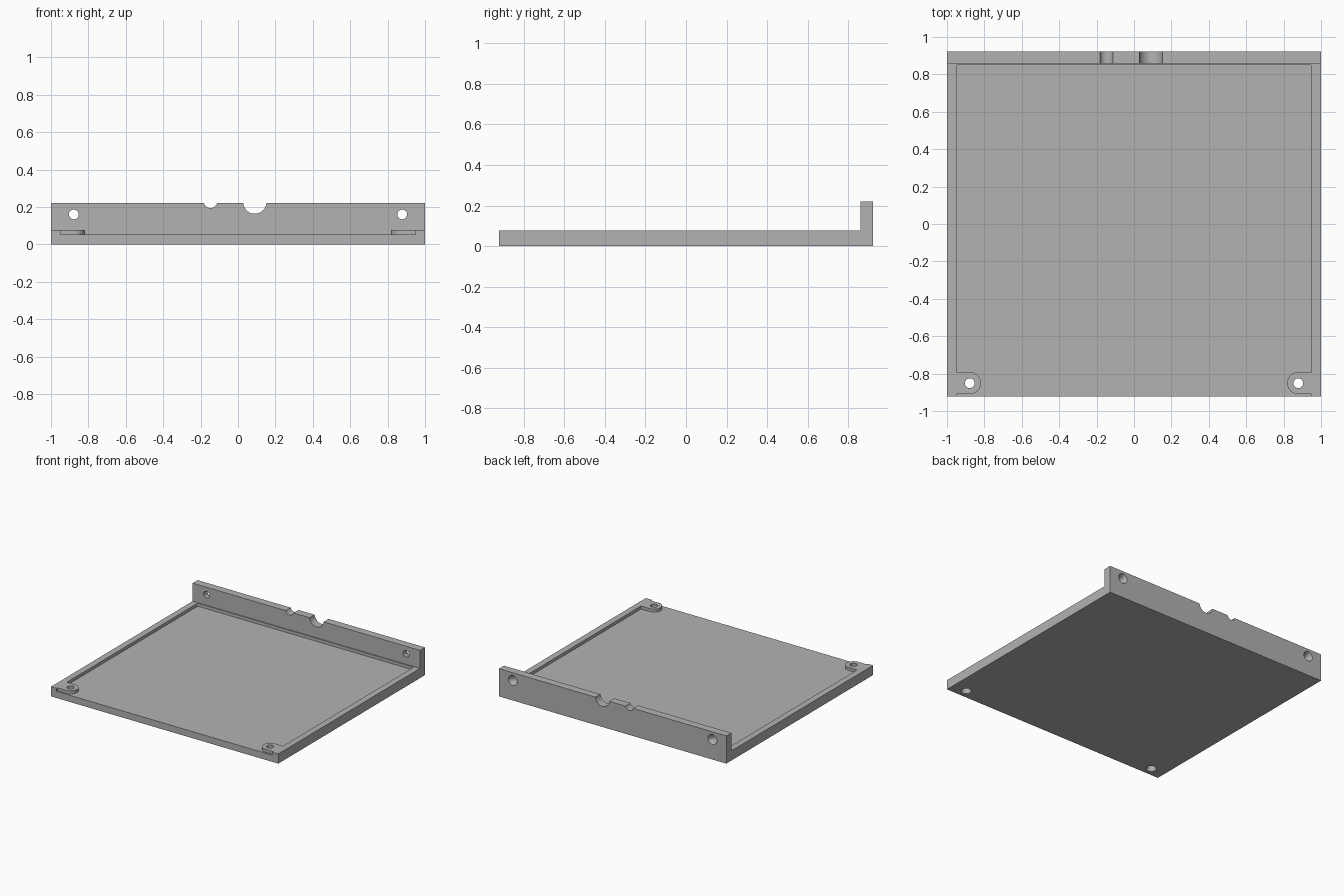
import bpy, bmesh
from math import pi, sin, cos
from mathutils import Matrix, Vector

cube = bpy.data.objects.get("Cube")
if cube:
    bpy.data.objects.remove(cube, do_unlink=True)

grey = bpy.data.materials.new("mid grey")
grey.use_nodes = True
colour = (0.448, 0.448, 0.448, 1)
grey.diffuse_color = colour
grey.node_tree.nodes["Principled BSDF"].inputs["Base Color"].default_value = colour

WIDTH, DEPTH, RIM, TOP = 1.0, 0.922, 0.077, 0.22
WALL, FLOOR = 0.859, 0.053
HOLE_X, HOLE_Y, HOLE_Z = 0.878, -0.851, 0.16


def make_object(name, bm):
    bmesh.ops.recalc_face_normals(bm, faces=bm.faces)
    mesh = bpy.data.meshes.new(name)
    bm.to_mesh(mesh)
    bm.free()
    mesh.materials.append(grey)
    obj = bpy.data.objects.new(name, mesh)
    bpy.context.collection.objects.link(obj)
    return obj


def extrude(name, points, direction):
    bm = bmesh.new()
    face = bm.faces.new([bm.verts.new(p) for p in points])
    new = bmesh.ops.extrude_face_region(bm, geom=[face])["geom"]
    verts = [v for v in new if isinstance(v, bmesh.types.BMVert)]
    bmesh.ops.translate(bm, verts=verts, vec=Vector(direction))
    return make_object(name, bm)


def cone(name, centre, r1, r2, length, turn=0, segments=32):
    bm = bmesh.new()
    matrix = Matrix.Translation(centre) @ Matrix.Rotation(turn, 4, "X")
    bmesh.ops.create_cone(bm, cap_ends=True, segments=segments, radius1=r1,
                          radius2=r2, depth=length, matrix=matrix)
    return make_object(name, bm)


def arc(cx, cy, r, start, end, steps):
    return [(cx + r * cos(start + (end - start) * i / steps),
             cy + r * sin(start + (end - start) * i / steps)) for i in range(steps + 1)]


# Base plate with upright back wall, as one L-shaped profile
profile = [(-DEPTH, 0), (DEPTH, 0), (DEPTH, TOP), (WALL, TOP), (WALL, RIM), (-DEPTH, RIM)]
tray = extrude("tray", [(-WIDTH, y, z) for y, z in profile], (2 * WIDTH, 0, 0))
cutters = []

# Shallow recess, open at the front, leaving a rounded screw tab in each corner
half = [(0.95, -1), (0.95, HOLE_Y - 0.059)]
half += arc(HOLE_X, HOLE_Y, 0.059, -pi / 2, -3 * pi / 2, 20)
half += [(0.95, HOLE_Y + 0.059)] + arc(0.94, 0.841, 0.01, 0, pi / 2, 5)
outline = half + [(-x, y) for x, y in reversed(half)]
cutters.append(extrude("recess_cutter", [(x, y, FLOOR) for x, y in outline], (0, 0, 0.2)))

# Countersunk screw holes through the tabs and the back wall
for side in (-1, 1):
    x = side * HOLE_X
    cutters += [
        cone("tab_hole_cutter", (x, HOLE_Y, 0), 0.026, 0.026, 0.5),
        cone("tab_countersink_cutter", (x, HOLE_Y, 0.01), 0.044, 0.026, 0.04),
        cone("wall_hole_cutter", (x, DEPTH, HOLE_Z), 0.026, 0.026, 0.3, pi / 2),
        cone("wall_countersink_cutter", (x, DEPTH - 0.01, HOLE_Z), 0.044, 0.026, 0.04, pi / 2),
    ]

# Round cable notches in the top of the wall
for x, z, radius in ((-0.147, 0.23, 0.036), (0.09, 0.226, 0.062)):
    cutters.append(cone("notch_cutter", (x, DEPTH, z), radius, radius, 0.3, pi / 2, 48))

# Cut everything out of the tray, then discard the cutters
bpy.context.view_layer.objects.active = tray
for cutter in cutters:
    mod = tray.modifiers.new("cut", "BOOLEAN")
    mod.operation = "DIFFERENCE"
    mod.solver = "EXACT"
    mod.object = cutter
    bpy.ops.object.modifier_apply(modifier=mod.name)
    bpy.data.objects.remove(cutter, do_unlink=True)

for obj in bpy.context.selected_objects:
    obj.select_set(False)
tray.select_set(True)
bpy.ops.object.shade_smooth_by_angle(angle=pi / 6)
